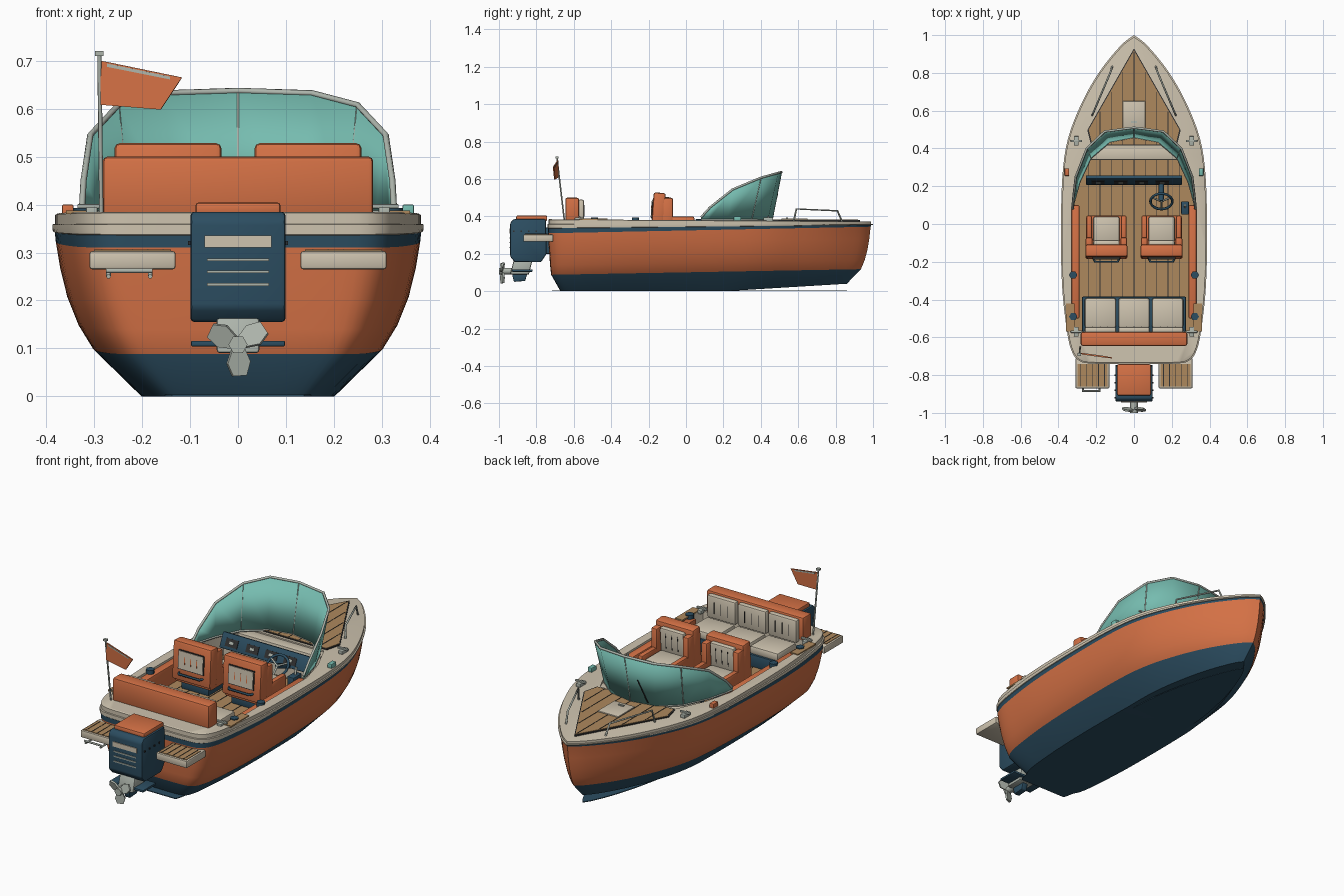
import bpy, bmesh, math
from mathutils import Vector, Matrix

if "Cube" in bpy.data.objects:
    bpy.data.objects.remove(bpy.data.objects["Cube"], do_unlink=True)


def material(name, *rgb):
    m = bpy.data.materials.new(name)
    m.use_nodes = True
    m.diffuse_color = (*rgb, 1)
    m.node_tree.nodes["Principled BSDF"].inputs["Base Color"].default_value = (*rgb, 1)
    return m


orange = material("orange paint", .66, .165, .06)
navy = material("navy paint", .025, .075, .12)
cream = material("cream gelcoat", .62, .55, .43)
wood = material("teak wood", .42, .25, .11)
teal = material("teal glass", .18, .50, .43)
metal = material("pale metal", .42, .46, .41)
dark = material("dark seam", .03, .03, .03)


def finish(name, bm, *mats, bevel=0, angle=35):
    bmesh.ops.recalc_face_normals(bm, faces=bm.faces)
    if bevel:
        bmesh.ops.bevel(bm, geom=bm.edges[:], offset=bevel, segments=2, profile=.5, affect='EDGES')
    mesh = bpy.data.meshes.new(name)
    bm.to_mesh(mesh)
    bm.free()
    for m in mats:
        mesh.materials.append(m)
    mesh.shade_smooth()
    mesh.set_sharp_from_angle(angle=math.radians(angle))
    ob = bpy.data.objects.new(name, mesh)
    bpy.context.collection.objects.link(ob)
    return ob


def box(name, mat, x, y, z, bevel=0, tilt=0):
    """Box from three (low, high) ranges, optionally tilted about its own x axis."""
    bm = bmesh.new()
    bmesh.ops.create_cube(bm, size=1)
    size = [abs(r[1] - r[0]) for r in (x, y, z)]
    bmesh.ops.scale(bm, vec=size, verts=bm.verts)
    ob = finish(name, bm, mat, bevel=bevel)
    ob.location = [(r[0] + r[1]) / 2 for r in (x, y, z)]
    ob.rotation_euler.x = math.radians(tilt)
    return ob


def prism(name, mat, axis, points, low, high, bevel=0):
    """Extrude a flat outline along one axis."""
    place = {'x': lambda a, b, c: (c, a, b), 'y': lambda a, b, c: (a, c, b), 'z': lambda a, b, c: (a, b, c)}[axis]
    bm = bmesh.new()
    ends = [[bm.verts.new(place(a, b, c)) for a, b in points] for c in (low, high)]
    for end in ends:
        bm.faces.new(end)
    for i in range(len(points)):
        bm.faces.new((ends[0][i - 1], ends[0][i], ends[1][i], ends[1][i - 1]))
    return finish(name, bm, mat, bevel=bevel)


def tube(name, mat, points, radius):
    curve = bpy.data.curves.new(name, 'CURVE')
    curve.dimensions = '3D'
    curve.bevel_depth, curve.bevel_resolution, curve.use_fill_caps = radius, 1, True
    line = curve.splines.new('POLY')
    line.points.add(len(points) - 1)
    for point, co in zip(line.points, points):
        point.co = (*co, 1)
    curve.materials.append(mat)
    ob = bpy.data.objects.new(name, curve)
    bpy.context.collection.objects.link(ob)
    return ob


def around(centre, half):
    return centre - half, centre + half


def mirrored(points):
    return points + [(-p[0], *p[1:]) for p in reversed(points) if abs(p[0]) > .001]


def smooth_path(points, steps=4):
    """Catmull-Rom curve through the points."""
    pts = [Vector(p) for p in points]
    out = []
    for i in range(len(pts) - 1):
        a, b, c, d = pts[max(i - 1, 0)], pts[i], pts[i + 1], pts[min(i + 2, len(pts) - 1)]
        for t in (k / steps for k in range(steps)):
            out.append(tuple(.5 * (2*b + (c - a)*t + (2*a - 5*b + 4*c - d)*t*t + (3*b - a - 3*c + d)*t**3)))
    return out + [tuple(pts[-1])]


# Hull: one plan outline repeated at rising levels, closed by a deck with a cockpit well
plan = mirrored(smooth_path([(0, 1), (.07, .945), (.18, .81), (.275, .645), (.35, .45), (.38, .24), (.387, -.08),
                             (.38, -.34), (.36, -.53), (.335, -.66), (.29, -.725), (.2, -.74), (0, -.74)]))
# height, rise towards bow, width factor, stern y, bow y, material slot of the band above
levels = [(0, .04, .52, -.67, .86, 1), (.088, .03, .78, -.72, .935, 0), (.14, .025, .86, -.726, .955, 0),
          (.2, .02, .92, -.73, .97, 0), (.26, .02, .958, -.735, .98, 0), (.31, .035, .982, -.737, .987, 1),
          (.336, .018, .987, -.738, .99, 2), (.338, .016, .997, -.74, .996, 2), (.346, .01, 1, -.74, 1, 2),
          (.358, .002, 1, -.74, 1, 2), (.36, 0, .985, -.735, .99, 2), (.382, -.01, .985, -.735, .99, 2),
          (.385, -.012, .975, -.73, .985, 2)]
bm = bmesh.new()
rings = []
for z, rise, width, stern, bow, slot in levels:
    ring = []
    for x, y in plan:
        y = stern + (y + .74) / 1.74 * (bow - stern)
        start = .2 if z == 0 else stern
        ring.append(bm.verts.new((x * width, y, z + rise * max(0, (y - start) / (bow - start)))))
    rings.append(ring)
count = len(plan)
for low, high, level in zip(rings, rings[1:], levels):
    for i in range(count):
        bm.faces.new((low[i - 1], low[i], high[i], high[i - 1])).material_index = level[5]
for i in range(count // 2):
    corners = list(dict.fromkeys((rings[0][i], rings[0][i + 1], rings[0][-i - 1], rings[0][-i])))
    bm.faces.new(corners).material_index = 1
well = mirrored([(0, .40), (.22, .40), (.29, .25), (.33, .1), (.33, -.5), (.3, -.57), (0, -.57)])
rim = [bm.verts.new((x, y, .385 - .012 * (y + .73) / 1.7)) for x, y in well]
floor = [bm.verts.new((x, y, .27)) for x, y in well]
for i in range(len(well)):
    bm.faces.new((rim[i - 1], rim[i], floor[i], floor[i - 1])).material_index = 2
bm.faces.new(floor).material_index = 3
edges = [bm.edges.get((loop[i - 1], loop[i])) for loop in (rim, rings[-1]) for i in range(len(loop))]
filled = bmesh.ops.triangle_fill(bm, edges=edges, use_beauty=True, normal=(0, 0, 1))
for face in filled["geom"]:
    if isinstance(face, bmesh.types.BMFace):
        face.material_index = 2
finish("hull", bm, orange, navy, cream, wood, angle=30)
prism("keel_plate", navy, 'z', [(x * .45, y * .92 - .06) for x, y in plan if y > 0 or abs(x) > .3], 0, .004)

# Bow deck planks and hatch
bow_deck = mirrored([(0, .92), (.24, .5), (.22, .42)])
prism("bow_deck_border", dark, 'z', [(x * 1.03, y * 1.03 - .018) for x, y in bow_deck], .37, .381)
prism("bow_deck", wood, 'z', bow_deck, .37, .383)
for k in range(-3, 4):
    x = k * .06
    box("bow_seam", dark, around(x, .0015), (.42, .91 - 1.75 * abs(x)), (.38, .3845))
box("bow_hatch", cream, around(0, .06), (.51, .65), (.38, .389), .003)
box("hatch_latch", metal, around(0, .015), (.535, .545), (.385, .394))

# Cockpit floor seams, side bolsters and forward step
for k in range(-4, 5):
    box("floor_seam", dark, around(k * .06, .0015), (-.56, .34), (.27, .2715))
box("forward_step", cream, around(0, .24), (.34, .4), (.27, .372), .004)
for s in (-1, 1):
    box("side_bolster", orange, around(s * .31, .021), (-.5, .1), (.27, .372), .006)
    box("side_tread", wood, around(s * .337, .022), (-.57, -.42), (.38, .388))
    for y in (-.27, -.49):
        tube("rod_holder", navy, [(s * .322, y, .36), (s * .322, y, .393)], .022)
    # Deck fittings
    tube("bow_rail", metal, [(s * .115, .835, .37), (s * .122, .81, .43), (s * .215, .59, .44), (s * .222, .575, .37)], .005)
    for y in (.44, -.57):
        box("cleat_bar", metal, around(s * .305, .03), around(y, .006), (.392, .401), .002)
        box("cleat_base", metal, around(s * .305, .012), around(y, .025), (.375, .394), .002)
    box("navigation_light", orange if s < 0 else teal, around(s * .355, .012), around(.275, .02), (.375, .4), .003)
    # Swim platforms
    box("swim_platform", cream, around(s * .22, .09), (-.87, -.71), (.265, .303), .006)
    box("platform_teak", wood, around(s * .22, .08), (-.86, -.74), (.3, .306))
    for k in range(-2, 3):
        box("platform_seam", dark, around(s * .22 + k * .032, .0015), (-.86, -.74), (.3, .3075))
for x in (-.27, -.183):
    tube("ladder_hook", metal, [(x, -.78, .27), (x, -.78, .25), (x, -.885, .25)], .005)
tube("ladder_step", metal, [(-.275, -.885, .262), (-.178, -.885, .262)], .005)

# Windscreen, leaning forward
top = mirrored([(.325, .08, .395), (.322, .13, .45), (.308, .25, .545), (.25, .4, .607), (.155, .49, .632), (0, .51, .637)])
base = mirrored([(.325, .08, .383), (.318, .12, .383), (.29, .22, .382), (.23, .35, .382), (.13, .435, .38), (0, .46, .38)])
bm = bmesh.new()
upper, lower = ([bm.verts.new(p) for p in chain] for chain in (top, base))
for i in range(len(top) - 1):
    bm.faces.new((lower[i], lower[i + 1], upper[i + 1], upper[i]))
glass = finish("windscreen_glass", bm, teal)
thickness = glass.modifiers.new("thickness", 'SOLIDIFY')
thickness.thickness, thickness.offset = .006, 0
tube("windscreen_top_frame", metal, top, .0065)
tube("windscreen_base_frame", metal, base, .006)
for i in (3, 5, 7):
    tube("windscreen_post", metal, [base[i], top[i]], .004)
tube("wiper", dark, [(-.1, .46, .4), (-.06, .49, .52)], .003)

# Dashboard, steering wheel and throttle
box("dash_bulkhead", cream, around(0, .25), (.235, .25), (.27, .37))
box("dashboard", navy, around(0, .255), around(.232, .01), (.335, .415), .004, tilt=-25)
for x in (-.19, -.07, .04, .15):
    box("dash_display", dark, around(x, .035), around(.22, .002), (.355, .395), tilt=-25)
    box("dash_gauge", metal, around(x, .012), around(.218, .002), (.37, .382), tilt=-25)
centre = Vector((.145, .12, .385))
turn = Matrix.Rotation(math.radians(45), 3, 'X')
spokes = [centre + turn @ Vector((math.cos(a), math.sin(a), 0)) * .058 for a in (k * math.tau / 24 for k in range(25))]
tube("steering_wheel_rim", navy, spokes, .007)
for k in (2, 10, 18):
    tube("steering_wheel_spoke", metal, [centre, spokes[k]], .005)
tube("steering_column", navy, [centre, (.145, .23, .345)], .014)
box("throttle_base", navy, around(.27, .02), (.05, .12), (.33, .385), .005)
tube("throttle_lever", metal, [(.27, .09, .38), (.27, .1, .42)], .006)

# Helm seats
for x in (-.146, .146):
    box("seat_pedestal", navy, around(x, .08), (-.15, .02), (.27, .315), .005)
    box("seat_pan", orange, around(x, .107), (-.17, .045), (.31, .35), .01)
    box("seat_cushion", cream, around(x, .07), (-.1, .04), (.34, .385), .012)
    box("seat_back", orange, around(x, .112), (-.18, -.115), (.325, .527), .012, tilt=-4)
    box("seat_back_pad", cream, around(x, .07), (-.12, -.09), (.37, .505), .01, tilt=-4)
    box("seat_rear_border", dark, around(x, .075), around(-.181, .002), (.39, .49), tilt=-4)
    box("seat_rear_panel", cream, around(x, .07), around(-.183, .003), (.395, .485), tilt=-4)
    tube("seat_handle", navy, [(x - .075, -.17, .37), (x - .06, -.2, .37), (x + .06, -.2, .37), (x + .075, -.17, .37)], .006)
    for s in (-1, 1):
        box("seat_wing", orange, around(x + s * .092, .018), (-.13, -.07), (.33, .5), .01)
        box("seat_arm", orange, around(x + s * .092, .015), (-.1, .045), (.33, .4), .01)
    for k in (-1, 0, 1):
        box("rear_panel_stitch", orange, around(x + k * .035, .002), around(-.186, .001), (.42, .46), tilt=-4)
        box("back_pad_stitch", dark, around(x + k * .035, .0015), around(-.09, .001), (.4, .48), tilt=-4)

# Stern bench
box("bench_base", navy, around(0, .275), (-.57, -.385), (.27, .335), .005)
box("bench_back", orange, around(0, .282), (-.645, -.572), (.375, .5), .01)
for x in (-.178, 0, .178):
    box("bench_cushion", cream, around(x, .083), (-.55, -.392), (.33, .375), .012)
    box("bench_back_pad", cream, around(x, .083), (-.578, -.545), (.37, .49), .01)
    for k in (-1, 0, 1):
        box("bench_stitch", dark, around(x + k * .04, .0015), around(-.5445, .001), (.4, .46))

# Outboard motor
cowl = [(-.75, .385), (-.925, .385), (-.94, .365), (-.94, .185), (-.915, .155), (-.775, .155), (-.745, .2)]
prism("motor_cowl", navy, 'x', cowl, -.099, .099, .008)
box("motor_cap", orange, around(0, .089), (-.908, -.742), (.375, .405), .008)
box("motor_badge_plate", cream, around(0, .07), around(-.941, .003), (.31, .335))
for z in (.285, .26, .233):
    box("motor_vent", metal, around(0, .065), around(-.941, .003), around(z, .003))
for s in (-1, 1):
    for y in (-.92, -.88, -.84, -.8):
        box("motor_bolt", dark, around(s * .1, .004), around(y, .004), around(.32, .004))
box("motor_bracket", navy, around(0, .06), (-.78, -.71), (.2, .34), .005)
prism("motor_leg", metal, 'x', [(-.92, .17), (-.82, .17), (-.84, .09), (-.94, .09)], -.045, .045, .008)
box("motor_plate", navy, around(0, .098), (-.93, -.82), (.104, .116), .003)
prism("motor_skeg", navy, 'x', [(-.93, .09), (-.85, .09), (-.86, .055), (-.92, .05)], -.016, .016, .004)
tube("propeller_shaft", metal, [(0, -1, .108), (0, -.84, .108)], .02)
for k in range(3):
    blade = prism("propeller_blade", metal, 'y', [(-.01, 0), (-.024, -.04), (-.012, -.066), (.018, -.064), (.026, -.035), (.01, 0)],
                  -.005, .005)
    blade.data.transform(Matrix.Rotation(math.radians(20), 4, 'Z'))
    blade.rotation_euler.y = k * math.tau / 3
    blade.location = (0, -.982, .108)

# Flag and pole
tube("flag_pole", metal, [(-.285, -.65, .375), (-.289, -.69, .715)], .0045)
box("pole_cap", metal, around(-.289, .009), around(-.69, .008), (.71, .72))
flag = prism("flag", orange, 'y', [(-.286, .70), (-.115, .665), (-.16, .598), (-.286, .608)], -.003, .003)
stripe = prism("flag_stripe", metal, 'y', [(-.272, .694), (-.14, .667), (-.14, .661), (-.272, .687)], -.0045, .0045)
for part in (flag, stripe):
    part.data.transform(Matrix.Translation((.286, 0, 0)))
    part.location, part.rotation_euler.z = (-.286, -.685, 0), math.radians(-8)
